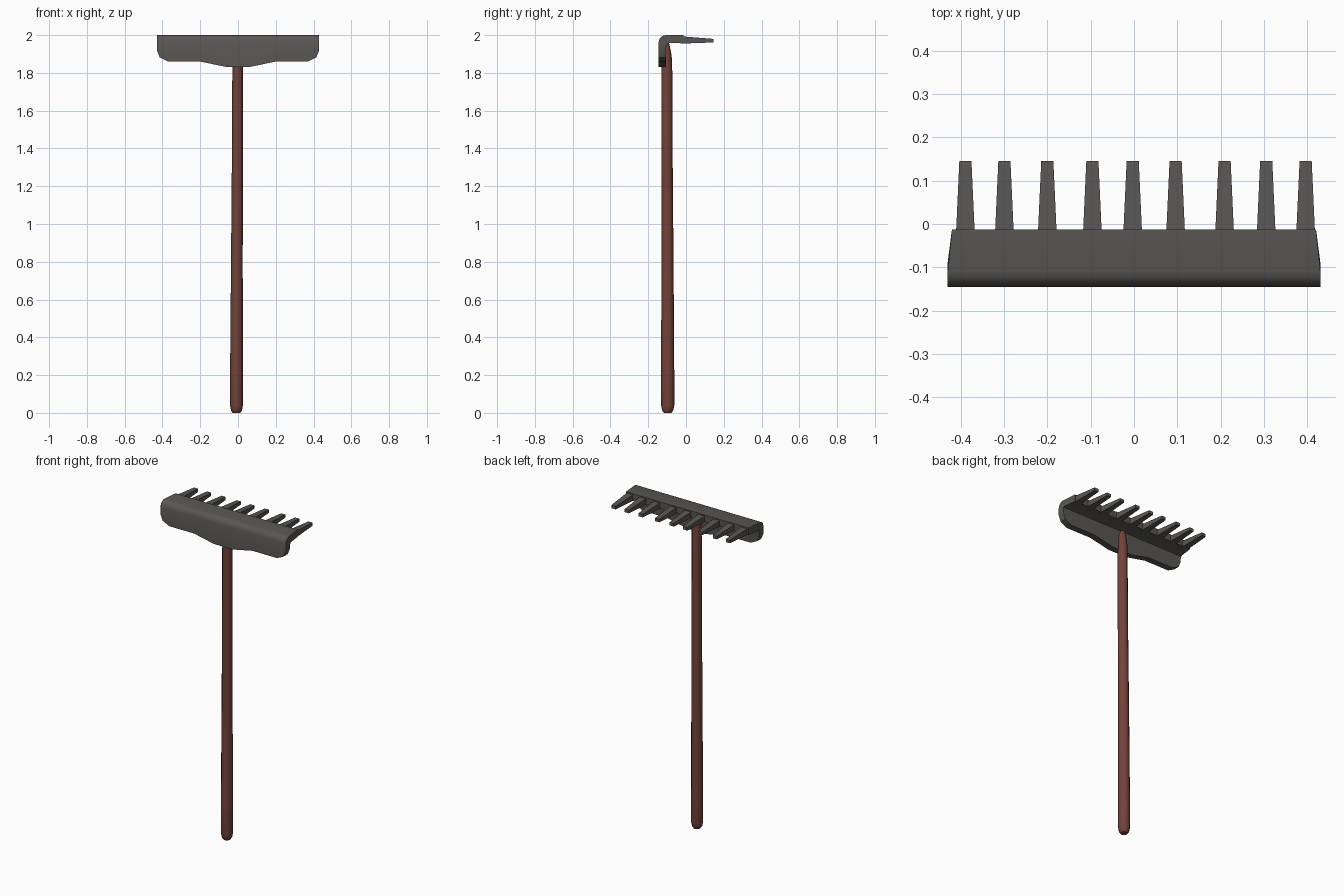
import bpy, bmesh, math

if "Cube" in bpy.data.objects:
    bpy.data.objects.remove(bpy.data.objects["Cube"])


def material(name, rgb):
    m = bpy.data.materials.new(name)
    m.diffuse_color = (*rgb, 1)
    m.use_nodes = True
    m.node_tree.nodes["Principled BSDF"].inputs["Base Color"].default_value = m.diffuse_color
    return m


iron = material("dark iron", (0.098, 0.095, 0.09))
wood = material("red brown wood", (0.17, 0.056, 0.042))


def loft(name, rings, mat, smooth=None):
    """Skin a list of equal-length closed rings and cap both ends."""
    bm = bmesh.new()
    vs = [[bm.verts.new(p) for p in r] for r in rings]
    n = len(rings[0])
    for a, b in zip(vs, vs[1:]):
        for i in range(n):
            j = (i + 1) % n
            bm.faces.new((a[i], a[j], b[j], b[i]))
    bm.faces.new(vs[0])
    bm.faces.new(vs[-1])
    bmesh.ops.recalc_face_normals(bm, faces=bm.faces)
    me = bpy.data.meshes.new(name)
    bm.to_mesh(me)
    bm.free()
    me.materials.append(mat)
    ob = bpy.data.objects.new(name, me)
    bpy.context.collection.objects.link(ob)
    if smooth:
        bpy.context.view_layer.objects.active = ob
        ob.select_set(True)
        bpy.ops.object.shade_smooth_by_angle(angle=math.radians(smooth))
        ob.select_set(False)
    return ob


# Rake head: bent plate, L-shaped section swept along x with a shaped lower edge
half = [(0.065, 1.832), (0.2, 1.86), (0.37, 1.86), (0.415, 1.882), (0.43, 1.92)]
columns = [(-x, z) for x, z in reversed(half)] + half


def section(x, bottom):
    outer = [(-0.145, bottom), (-0.145, 1.965), (-0.139, 1.983),
             (-0.127, 1.995), (-0.11, 2.0), (-0.013, 2.0)]
    inner = [(-0.013, 1.957), (-0.09, 1.957), (-0.101, 1.953),
             (-0.105, 1.94), (-0.105, bottom)]
    # the ends draw in slightly towards the back edge
    return [(x * (0.977 if y > -0.05 else 1), y, z) for y, z in outer + inner]


loft("rake_head", [section(x, z) for x, z in columns], iron, 35)

# Tines: tapered square bars with slightly uneven spacing
for k, cx in enumerate([-0.389, -0.299, -0.2, -0.096, -0.003, 0.096, 0.209, 0.305, 0.396]):
    rings = []
    for y, w, z0, z1 in [(-0.03, 0.022, 1.955, 1.994), (0.145, 0.014, 1.961, 1.98)]:
        rings.append([(cx - w, y, z0), (cx + w, y, z0), (cx + w, y, z1), (cx - w, y, z1)])
    loft(f"tine_{k + 1}", rings, iron)

# Handle: slightly tapering, faintly leaning pole; (x, y, z, rx, ry)
path = [(-0.008, -0.097, 0.0, 0.02, 0.02),
        (-0.008, -0.097, 0.012, 0.029, 0.029),
        (-0.008, -0.097, 0.04, 0.034, 0.035),
        (-0.008, -0.097, 0.2, 0.034, 0.035),
        (-0.006, -0.098, 0.8, 0.031, 0.032),
        (-0.003, -0.101, 1.4, 0.029, 0.030),
        (-0.002, -0.102, 1.86, 0.028, 0.029),
        (-0.002, -0.106, 1.91, 0.026, 0.027),
        (-0.002, -0.108, 1.955, 0.016, 0.019)]
N = 12
loft("handle", [[(x + rx * math.cos(2 * math.pi * i / N), y + ry * math.sin(2 * math.pi * i / N), z)
                 for i in range(N)] for x, y, z, rx, ry in path], wood, 50)
